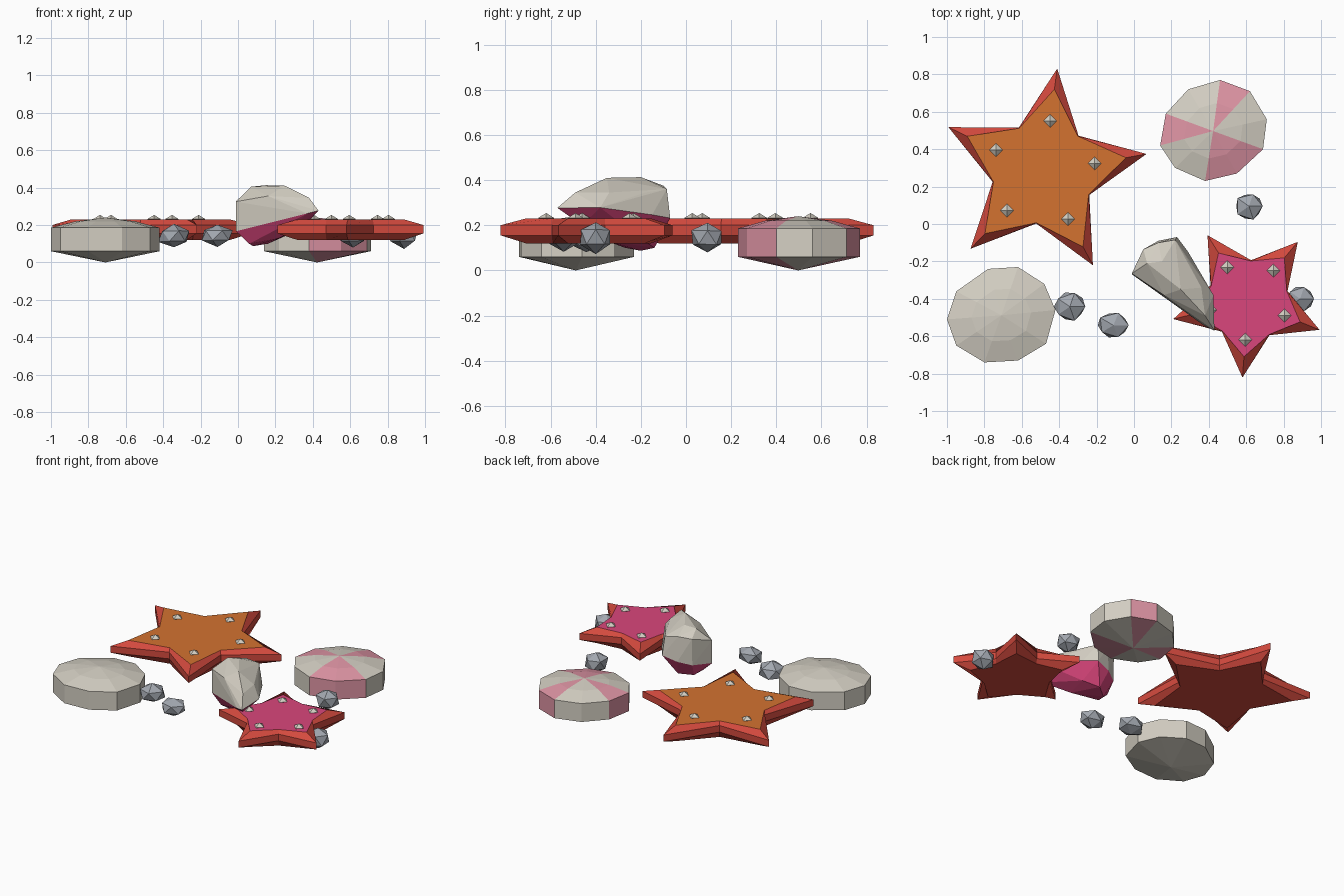
import bpy, bmesh, math, random
from mathutils import Vector

if "Cube" in bpy.data.objects:
    bpy.data.objects.remove(bpy.data.objects["Cube"])

random.seed(4)


def material(name, *rgb):
    m = bpy.data.materials.new(name)
    lin = [((c / 255 + 0.055) / 1.055) ** 2.4 for c in rgb]
    m.diffuse_color = (*lin, 1)
    m.use_nodes = True
    m.node_tree.nodes["Principled BSDF"].inputs["Base Color"].default_value = m.diffuse_color
    return m


RED = material("coral red", 212, 74, 62)
ORANGE = material("orange", 212, 114, 48)
PINK = material("hot pink", 218, 70, 124)
ROSE = material("pale rose", 222, 148, 164)
IVORY = material("ivory", 212, 207, 195)
STONE = material("stone grey", 163, 168, 176)


def finish(bm, name, *mats):
    bmesh.ops.recalc_face_normals(bm, faces=bm.faces[:])
    me = bpy.data.meshes.new(name)
    bm.to_mesh(me)
    bm.free()
    for m in mats:
        me.materials.append(m)
    ob = bpy.data.objects.new(name, me)
    bpy.context.collection.objects.link(ob)
    return ob


def bridge(bm, a, b):
    n = len(a)
    return [bm.faces.new((a[i], a[(i + 1) % n], b[(i + 1) % n], b[i])) for i in range(n)]


# Starfish: bevelled five-pointed slab with a coloured top and five studs
def starfish(name, cx, cy, tip, inset_tip, valley, stud_r, angle, top_mat):
    bm = bmesh.new()
    rings = []
    for z, r, v in ((0.12, inset_tip, valley), (0.155, tip, valley + 0.004),
                    (0.20, tip, valley + 0.004), (0.23, inset_tip, valley)):
        ring = []
        for i in range(10):
            a = math.radians(angle + 36 * i)
            rad = v if i % 2 else r
            ring.append(bm.verts.new((cx + rad * math.cos(a), cy + rad * math.sin(a), z)))
        rings.append(ring)
    for a, b in zip(rings, rings[1:]):
        bridge(bm, a, b)
    bm.faces.new(rings[0])
    bm.faces.new(rings[-1]).material_index = 1
    finish(bm, name, RED, top_mat)
    for i in range(5):
        a = math.radians(angle + 72 * i)
        x, y = cx + stud_r * math.cos(a), cy + stud_r * math.sin(a)
        bm = bmesh.new()
        ring = [bm.verts.new((x + 0.036 * dx, y + 0.036 * dy, 0.232))
                for dx, dy in ((1, 0), (0, 1), (-1, 0), (0, -1))]
        for z in (0.254, 0.21):
            apex = bm.verts.new((x, y, z))
            for k in range(4):
                bm.faces.new((ring[k], ring[(k + 1) % 4], apex))
        finish(bm, f"{name}_stud_{i + 1}", IVORY)


starfish("large_starfish", -0.486, 0.274, 0.562, 0.45, 0.27, 0.28, 82.3, ORANGE)
starfish("small_starfish", 0.61, -0.41, 0.412, 0.30, 0.213, 0.21, 49.8, PINK)


# Round shells: ten-sided drum with pointed bottom and low domed top
def round_shell(name, outline, rose_wedges):
    bm = bmesh.new()
    n = len(outline)
    cx = sum(p[0] for p in outline) / n
    cy = sum(p[1] for p in outline) / n
    rings = [[bm.verts.new((cx + (x - cx) * s, cy + (y - cy) * s, z)) for x, y in outline]
             for s, z in ((1, 0.06), (1, 0.186), (0.55, 0.22))]
    wedges = [bridge(bm, a, b) for a, b in zip(rings, rings[1:])]
    for ring, z in ((rings[0], 0.0), (rings[-1], 0.24)):
        apex = bm.verts.new((cx, cy, z))
        wedges.append([bm.faces.new((ring[i], ring[(i + 1) % n], apex)) for i in range(n)])
    for faces in wedges:
        for i in rose_wedges:
            faces[i].material_index = 1
    finish(bm, name, IVORY, ROSE)


round_shell("plain_round_shell",
            [(-0.78, -0.24), (-0.62, -0.23), (-0.48, -0.32), (-0.42, -0.46), (-0.47, -0.64),
             (-0.62, -0.73), (-0.80, -0.74), (-0.95, -0.65), (-1.0, -0.51), (-0.95, -0.36)], ())
round_shell("striped_round_shell",
            [(0.46, 0.77), (0.62, 0.71), (0.71, 0.56), (0.69, 0.40), (0.55, 0.27),
             (0.38, 0.23), (0.22, 0.30), (0.14, 0.42), (0.17, 0.59), (0.29, 0.72)], (0, 3, 4, 7))


# Leaning shell: ivory upper half and pink lower half sharing a tilted rim
def hull(name, points, mat):
    bm = bmesh.new()
    for p in points:
        bm.verts.new(p)
    res = bmesh.ops.convex_hull(bm, input=bm.verts[:])
    loose = [v for v in bm.verts if not v.link_faces]
    bmesh.ops.delete(bm, geom=loose, context='VERTS')
    finish(bm, name, mat)


rim = [(x, y, 0.173 + 0.26 * x + 0.014 * y) for x, y in
       ((-0.01, -0.27), (0.05, -0.14), (0.13, -0.09), (0.23, -0.07), (0.29, -0.15),
        (0.425, -0.38), (0.43, -0.57), (0.37, -0.54), (0.16, -0.39))]
hull("leaning_shell_top", rim + [
    (-0.012, -0.265, 0.325), (0.05, -0.135, 0.365), (0.13, -0.10, 0.375), (0.22, -0.085, 0.36),
    (0.07, -0.21, 0.405), (0.15, -0.20, 0.413), (0.25, -0.35, 0.41), (0.16, -0.38, 0.355),
    (0.28, -0.18, 0.345), (0.36, -0.34, 0.345), (0.38, -0.49, 0.345)], IVORY)
hull("leaning_shell_underside", rim + [
    (0.08, -0.20, 0.087), (0.06, -0.27, 0.10), (0.16, -0.14, 0.10), (0.22, -0.35, 0.13),
    (0.25, -0.20, 0.14), (0.36, -0.46, 0.20)], PINK)

# Pebbles: slightly irregular faceted stones
for i, (x, y, z, rx, ry, rz) in enumerate((
        (0.615, 0.095, 0.145, 0.08, 0.077, 0.068), (-0.343, -0.442, 0.14, 0.088, 0.083, 0.062),
        (-0.11, -0.542, 0.145, 0.09, 0.073, 0.058), (0.888, -0.40, 0.148, 0.078, 0.075, 0.07))):
    bm = bmesh.new()
    bmesh.ops.create_icosphere(bm, subdivisions=1, radius=1)
    for v in bm.verts:
        k = random.uniform(0.92, 1.1)
        v.co = Vector((x + v.co.x * rx * k, y + v.co.y * ry * k, z + v.co.z * rz * k))
    finish(bm, f"pebble_{i + 1}", STONE)
